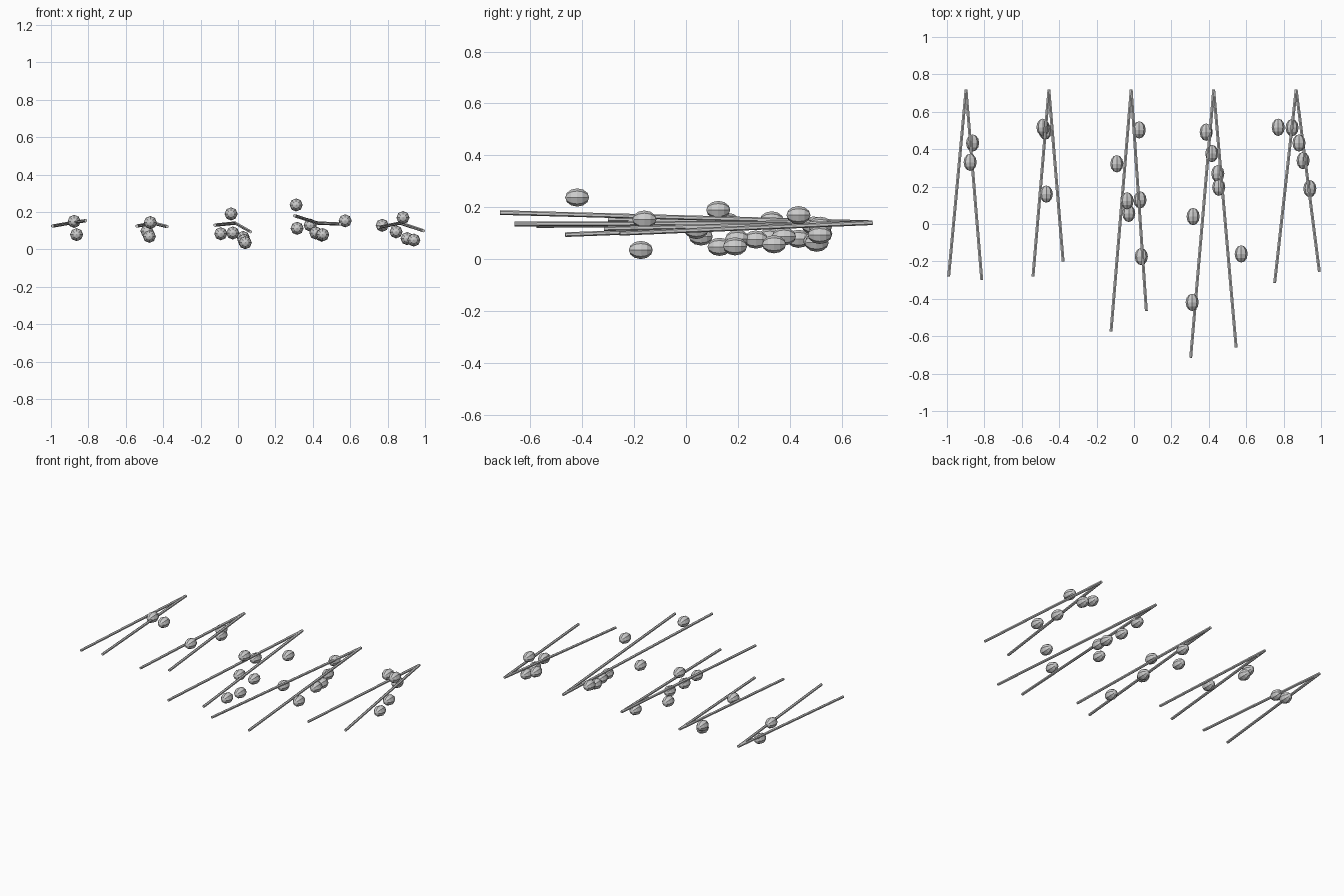
import bpy
import bmesh
from math import radians
from mathutils import Matrix, Vector

cube = bpy.data.objects.get("Cube")
if cube:
    bpy.data.objects.remove(cube, do_unlink=True)

# One plain light grey for everything
grey = bpy.data.materials.new("light_grey")
grey.use_nodes = True
colour = (0.6, 0.6, 0.6, 1.0)
grey.diffuse_color = colour
grey.node_tree.nodes["Principled BSDF"].inputs["Base Color"].default_value = colour

ROD_RADIUS = 0.009
BEAD_RADIUS = 0.035
BEAD_STRETCH = 1.32
APEX_Y, APEX_Z = 0.718, 0.141


def finish(bm, name):
    """Turn a bmesh into a flat shaded object."""
    mesh = bpy.data.meshes.new(name)
    bm.to_mesh(mesh)
    bm.free()
    mesh.materials.append(grey)
    obj = bpy.data.objects.new(name, mesh)
    bpy.context.collection.objects.link(obj)


def add_rod(name, start, end):
    """Thin six sided rod between two points."""
    start, end = Vector(start), Vector(end)
    along = end - start
    turn = along.to_track_quat("Z", "Y").to_matrix().to_4x4()
    bm = bmesh.new()
    bmesh.ops.create_cone(
        bm, cap_ends=True, segments=6,
        radius1=ROD_RADIUS, radius2=ROD_RADIUS, depth=along.length,
        matrix=Matrix.Translation((start + end) / 2) @ turn)
    finish(bm, name)


def add_bead(name, centre):
    """Faceted bead with its poles along y, stretched lengthwise."""
    stretch = Matrix.Diagonal((1, BEAD_STRETCH, 1, 1))
    turn = Matrix.Rotation(radians(90), 4, "X")
    bm = bmesh.new()
    bmesh.ops.create_uvsphere(
        bm, u_segments=8, v_segments=6, radius=BEAD_RADIUS,
        matrix=Matrix.Translation(centre) @ stretch @ turn)
    finish(bm, name)


# Each cluster: apex x, the two rod tips, and the beads around them
clusters = {
    "far_right": (-0.898, [(-0.991, -0.28, 0.125), (-0.814, -0.3, 0.154)],
                  [(-0.863, 0.433, 0.079), (-0.876, 0.33, 0.15)]),
    "right": (-0.455, [(-0.54, -0.28, 0.125), (-0.379, -0.2, 0.122)],
              [(-0.487, 0.517, 0.098), (-0.474, 0.497, 0.07), (-0.469, 0.16, 0.144)]),
    "middle": (-0.015, [(-0.123, -0.575, 0.13), (0.066, -0.465, 0.095)],
               [(-0.092, 0.322, 0.084), (0.028, 0.503, 0.064), (-0.037, 0.124, 0.19),
                (-0.028, 0.057, 0.088), (0.032, 0.129, 0.048), (0.039, -0.174, 0.036)]),
    "left": (0.426, [(0.303, -0.715, 0.18), (0.546, -0.66, 0.136)],
             [(0.386, 0.491, 0.13), (0.416, 0.377, 0.088), (0.448, 0.269, 0.076),
              (0.453, 0.197, 0.079), (0.316, 0.04, 0.113), (0.311, -0.419, 0.238),
              (0.573, -0.16, 0.153)]),
    "far_left": (0.867, [(0.752, -0.315, 0.118), (0.991, -0.255, 0.1)],
                 [(0.771, 0.517, 0.129), (0.845, 0.515, 0.094), (0.882, 0.433, 0.17),
                  (0.904, 0.339, 0.058), (0.94, 0.189, 0.05)]),
}

for place, (apex_x, tips, beads) in clusters.items():
    # Pair of rods meeting at the back
    for side, tip in zip(("right", "left"), tips):
        add_rod(f"{place}_cluster_{side}_rod", (apex_x, APEX_Y, APEX_Z), tip)
    # Loose beads
    for number, centre in enumerate(beads, start=1):
        add_bead(f"{place}_cluster_bead_{number}", centre)
